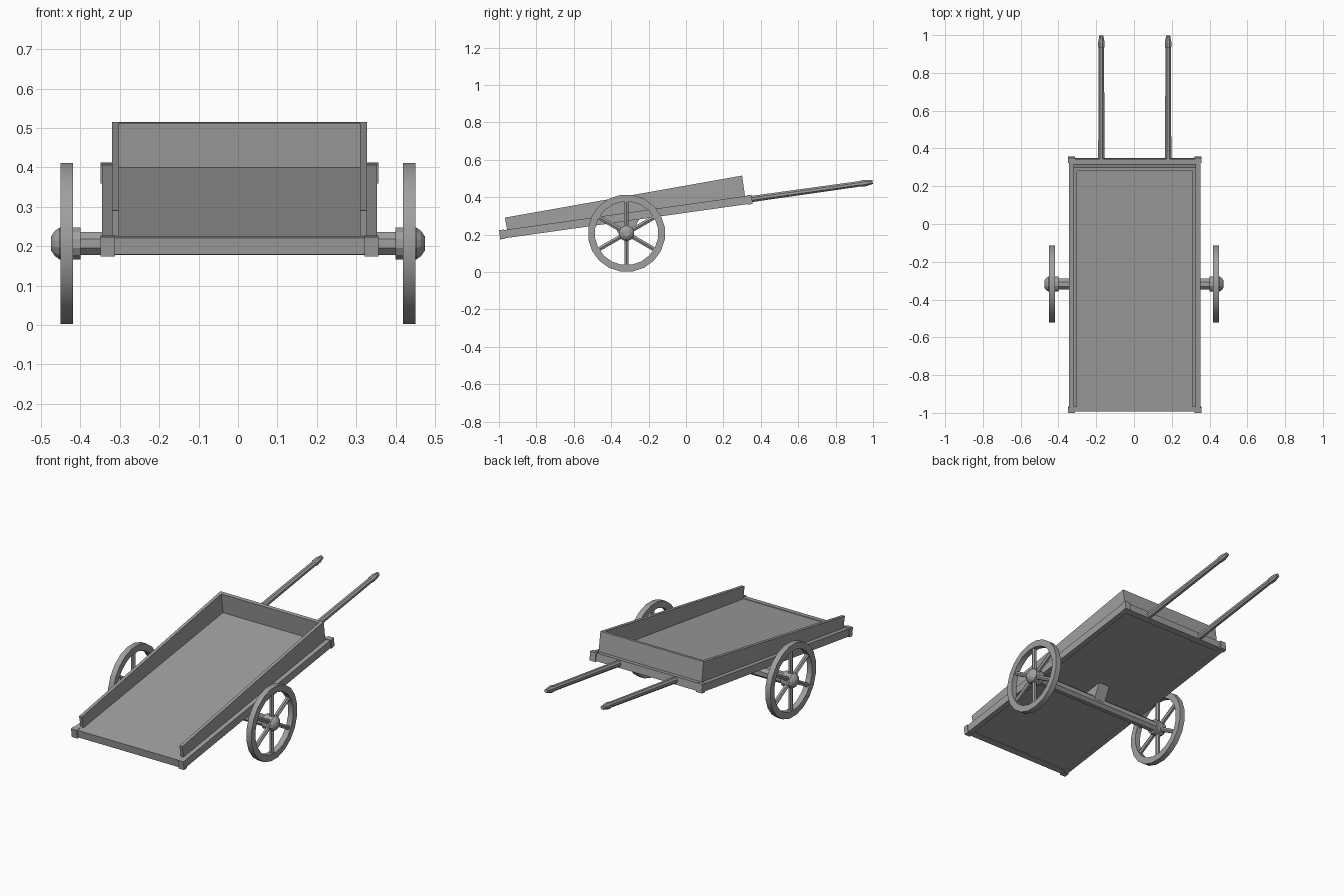
import bpy, bmesh, math
from math import sin, cos, pi, radians
from mathutils import Matrix, Vector

cube = bpy.data.objects.get("Cube")
if cube:
    bpy.data.objects.remove(cube, do_unlink=True)

grey = bpy.data.materials.new("weathered grey")
grey.use_nodes = True
tone = (0.35, 0.35, 0.35, 1)
grey.diffuse_color = tone
grey.node_tree.nodes["Principled BSDF"].inputs["Base Color"].default_value = tone

# Pitched frame of the cart bed: y runs along the bed from the open end
BED = Matrix.Translation((0.004, -0.993, 0.174)) @ Matrix.Rotation(radians(8), 4, 'X')
LENGTH = 1.363


def finish(name, bm, matrix, smooth=False):
    bmesh.ops.recalc_face_normals(bm, faces=bm.faces)
    mesh = bpy.data.meshes.new(name)
    bm.to_mesh(mesh)
    bm.free()
    mesh.materials.append(grey)
    obj = bpy.data.objects.new(name, mesh)
    obj.matrix_world = matrix
    bpy.context.collection.objects.link(obj)
    if smooth:
        bpy.ops.object.select_all(action='DESELECT')
        obj.select_set(True)
        bpy.context.view_layer.objects.active = obj
        bpy.ops.object.shade_smooth_by_angle(angle=radians(30))
    return obj


def slab(name, xs, outline, matrix=BED):
    """Extrude a (y, z) outline between two x positions."""
    bm = bmesh.new()
    a, b = [[bm.verts.new((x, y, z)) for y, z in outline] for x in xs]
    bm.faces.new(a)
    bm.faces.new(b)
    n = len(outline)
    for i in range(n):
        j = (i + 1) % n
        bm.faces.new((a[i], a[j], b[j], b[i]))
    return finish(name, bm, matrix)


def box(name, xs, ys, zs):
    return slab(name, xs, [(ys[0], zs[0]), (ys[1], zs[0]), (ys[1], zs[1]), (ys[0], zs[1])])


def lathe(name, profile, sides, matrix, ring=False, smooth=False):
    """Turn an (x, radius) profile around the x axis; ring closes the profile."""
    bm = bmesh.new()
    loops = []
    for x, r in profile:
        angles = [2 * pi * (i + 0.5) / sides for i in range(sides)]
        loops.append([bm.verts.new((x, r * cos(t), r * sin(t))) for t in angles])
    pairs = list(zip(loops, loops[1:]))
    if ring:
        pairs.append((loops[-1], loops[0]))
    else:
        bm.faces.new(loops[0])
        bm.faces.new(loops[-1])
    for a, b in pairs:
        for i in range(sides):
            j = (i + 1) % sides
            bm.faces.new((a[i], a[j], b[j], b[i]))
    return finish(name, bm, matrix, smooth)


# Floor and end beams
box("floor", (-0.32, 0.32), (0.02, LENGTH - 0.02), (0.009, 0.044))
for end, y in (("front", 0.006), ("back", LENGTH - 0.041)):
    box(end + "_beam", (-0.32, 0.32), (y, y + 0.035), (0.004, 0.047))

# Rails, corner blocks, side boards and shafts, one set on each side
for side, s in (("left", 1), ("right", -1)):
    box(side + "_rail", (s * 0.318, s * 0.349), (0.01, LENGTH - 0.01), (0.003, 0.047))
    for end, y in (("front", 0), ("back", LENGTH - 0.028)):
        box(f"{side}_{end}_corner_block", (s * 0.317, s * 0.353), (y, y + 0.028), (0, 0.05))
    slab(side + "_side_board", (s * 0.306, s * 0.324),
         [(0.044, 0.04), (1.328, 0.04), (1.328, 0.158), (0.04, 0.112)])
    shaft = BED @ Matrix.Translation((s * 0.177, 0, 0.027)) @ Matrix.Rotation(pi / 2, 4, 'Z')
    lathe(side + "_shaft", [(1.33, 0.018), (1.95, 0.016), (1.955, 0.019),
                            (1.975, 0.019), (2.014, 0.011)], 8, shaft)

# Closed end of the box
box("end_board", (-0.306, 0.306), (1.308, 1.328), (0.04, 0.158))

# Axle and its support block
HUB = Matrix.Translation((0, -0.318, 0.207))
lathe("axle", [(-0.41, 0.031), (0.41, 0.031)], 8, HUB)
slab("axle_support", (-0.035, 0.035),
     [(-0.045, 0), (0.03, 0), (0.075, 0.09), (-0.075, 0.07)], HUB)

# Wheels
for side, s in (("left", 1), ("right", -1)):
    lathe(side + "_wheel_rim", [(s * x, r) for x, r in
          ((0.419, 0.207), (0.451, 0.207), (0.451, 0.17), (0.419, 0.17))],
          20, HUB, ring=True, smooth=True)
    lathe(side + "_hub", [(s * x, r) for x, r in
          ((0.40, 0.042), (0.453, 0.042), (0.465, 0.033), (0.475, 0.018))], 12, HUB)
    for k in range(6):
        turn = Matrix.Rotation(k * pi / 3, 4, 'X') @ Matrix.Rotation(-pi / 2, 4, 'Y')
        place = HUB @ Matrix.Translation((s * 0.435, 0, 0)) @ turn
        lathe(f"{side}_spoke_{k + 1}", [(0.03, 0.013), (0.175, 0.013)], 6, place)
